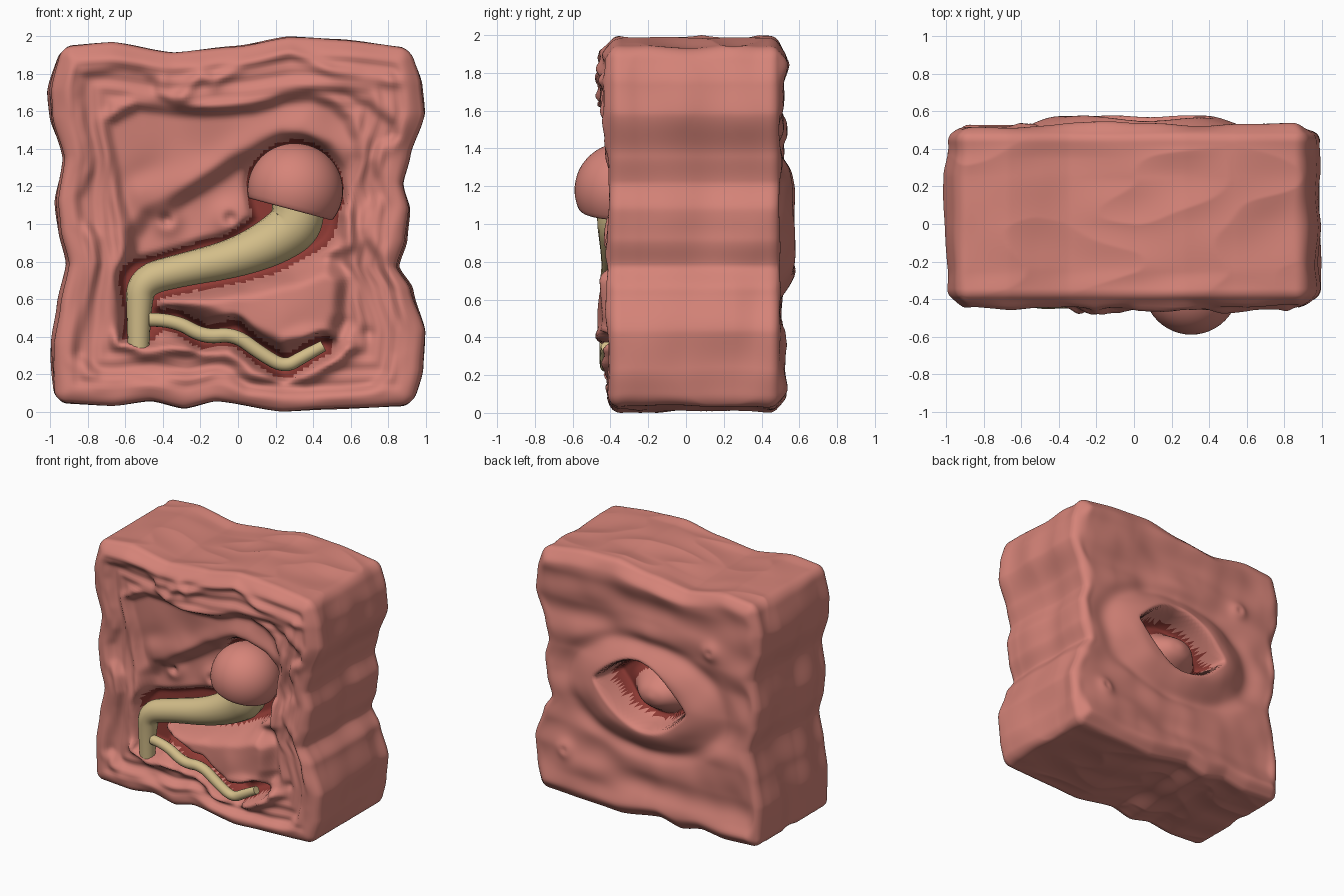
import bpy, bmesh, math
from mathutils import Vector, Matrix, noise

if "Cube" in bpy.data.objects:
    bpy.data.objects.remove(bpy.data.objects["Cube"])


def material(name, rgb):
    m = bpy.data.materials.new(name)
    m.use_nodes = True
    m.diffuse_color = (*rgb, 1)
    m.node_tree.nodes["Principled BSDF"].inputs["Base Color"].default_value = (*rgb, 1)
    return m


pink = material("flesh pink", (0.67, 0.23, 0.19))
red = material("dark red", (0.27, 0.042, 0.034))
tan = material("bone tan", (0.65, 0.51, 0.25))


def step(a, b, t):
    t = min(1, max(0, (t - a) / (b - a)))
    return t * t * (3 - 2 * t)


def gauss(d, width):
    return math.exp(-(d / width) ** 2)


def sample(knots, t):
    """Interpolation through (position, value) knots with soft creases."""
    for (a, va), (b, vb) in zip(knots, knots[1:]):
        if t <= b:
            return va + (vb - va) * (step(a, b, t) + (t - a) / (b - a)) / 2
    return knots[-1][1]


def path_distance(path, x, z):
    """Distance to a polyline and the position along it, in segments."""
    best, where = 9, 0
    for i, (a, b) in enumerate(zip(path, path[1:])):
        dx, dz = b[0] - a[0], b[1] - a[1]
        t = ((x - a[0]) * dx + (z - a[1]) * dz) / (dx * dx + dz * dz)
        t = min(1, max(0, t))
        d = math.hypot(x - a[0] - t * dx, z - a[1] - t * dz)
        if d < best:
            best, where = d, i + t
    return best, where


def rounded(loop):
    """Cut the corners of a closed outline and repeat its first point."""
    points = []
    for a, b in zip(loop, loop[1:] + loop[:1]):
        points += [tuple(p + (q - p) * s for p, q in zip(a, b)) for s in (.25, .75)]
    return points + points[:1]


def inside_distance(loop, x, z):
    """Distance to a closed outline, positive inside."""
    inside = False
    for a, b in zip(loop, loop[1:]):
        if (a[1] > z) != (b[1] > z):
            if x < a[0] + (z - a[1]) / (b[1] - a[1]) * (b[0] - a[0]):
                inside = not inside
    d = path_distance(loop, x, z)[0]
    return d if inside else -d


# Wavy edges of the block
LEFT = [(0, -.97), (.33, -.98), (.55, -.95), (.78, -.905), (.97, -.95), (1.13, -.965),
        (1.37, -.93), (1.6, -.99), (1.75, -.995), (2, -.94)]
RIGHT = [(0, .93), (.2, .975), (.42, .995), (.65, .92), (.78, .845), (.93, .89), (1.1, .91),
         (1.24, .875), (1.4, .91), (1.63, .99), (1.8, .975), (2, .92)]
TOP = [(-1, 1.95), (-.71, 1.97), (-.36, 1.915), (0, 1.95), (.3, 2), (.6, 1.985), (1, 1.94)]
BOTTOM = [(-1, .045), (-.68, .03), (-.47, .055), (-.28, .015), (-.1, .055), (.27, 0),
          (.5, .01), (1, .03)]

# Outlines of the stepped hollows in the front
BAND = rounded([(-.87, 1.78), (-.76, 1.83), (-.43, 1.83), (-.43, 1.65), (-.07, 1.61),
                (.33, 1.73), (.65, 1.7), (.89, 1.48), (.71, 1.4), (.77, 1.2), (.68, 1.08),
                (.66, .95), (.76, .8), (.86, .6), (.83, .22), (.68, .1), (.1, .09),
                (-.1, .23), (-.3, .18), (-.88, .19), (-.8, .6), (-.72, .86), (-.86, 1.08),
                (-.78, 1.34)])
PANEL = rounded([(-.71, 1.65), (-.02, 1.58), (.33, 1.7), (.57, 1.62), (.66, 1.4),
                 (.56, 1.15), (.58, .9), (.62, .35), (.33, .21), (.05, .23), (-.1, .36),
                 (-.65, .34), (-.63, .7), (-.57, .92), (-.66, 1.23)])
CAVITY = rounded([(-.62, .68), (-.56, 1.02), (-.3, 1.15), (.05, 1.38), (.3, 1.48),
                  (.54, 1.37), (.57, 1.05), (.5, .9), (.3, .75), (-.2, .62)])
FLAP = rounded([(-.44, .62), (.2, .72), (.58, .86), (.6, .4), (.3, .27), (0, .41),
                (-.3, .52)])

# Raised folds: path, height, width
FOLDS = [
    ([(-.65, .37), (-.5, .33), (-.3, .33), (-.1, .37), (.08, .22), (.35, .18), (.6, .33)],
     .06, .045),
    ([(.25, .36), (.38, .41), (.55, .41)], .03, .04),
    ([(.45, .86), (.6, .89), (.57, 1.05)], .05, .04),
    ([(-.3, 1.68), (-.2, 1.8), (-.12, 1.76), (.03, 1.85), (.28, 1.91), (.5, 1.82),
      (.68, 1.77), (.83, 1.76)], .035, .03),
    ([(-.5, 1.16), (-.25, 1.22), (.1, 1.44), (.35, 1.52), (.58, 1.4)], .03, .08),
]

# Tube centre lines: x, z, depth, radius
BONE = [(-.53, .34, -.37, .058), (-.53, .53, -.375, .064), (-.515, .7, -.37, .085),
        (-.3, .755, -.36, .088), (-.02, .815, -.345, .104), (.2, .91, -.33, .13),
        (.35, 1.03, -.33, .145), (.3, 1.2, -.33, .13)]
STRAND = [(-.47, .49, -.39, .037), (-.34, .49, -.41, .036), (-.18, .395, -.42, .04),
          (-.02, .415, -.42, .038), (.12, .31, -.42, .038), (.25, .235, -.42, .036),
          (.35, .295, -.42, .035), (.455, .35, -.42, .03)]


def front_height(x, z, edge):
    """Outward height of the front face and whether it is a red crevice."""
    # Slits that hold the tubes and the dome
    slit = -1
    for path, margin in ((BONE, .04), (STRAND, .035)):
        d, t = path_distance(path, x, z)
        i = min(int(t), len(path) - 2)
        radius = path[i][3] + (path[i + 1][3] - path[i][3]) * (t - i)
        slit = max(slit, min(radius + margin - d, z - .375 if x < -.4 else 1))
    slit = max(slit, .265 - math.hypot(x - .3, z - 1.19))
    slit += .025 * noise.noise(Vector((x * 5, 3, z * 5)))
    # Two pitted nubs and a pore
    h = -.03 * gauss(math.hypot(x - .69, z - .42), .025)
    for nx, nz, size in ((-.38, 1.02, .075), (-.04, 1.03, .085)):
        d = math.hypot(x - nx, z - nz)
        h += .06 * gauss(d, size) - .06 * gauss(d, size * .4)
    # Wobbling steps, ridges and folds
    x += .02 * noise.noise(Vector((x * 5, 1, z * 5)))
    z += .02 * noise.noise(Vector((x * 5, 7, z * 5)))
    band, panel = inside_distance(BAND, x, z), inside_distance(PANEL, x, z)
    h += .035 * step(1.2, 1.65, z)
    h += -.04 * step(-.015, .03, band) + .012 * gauss(band + .04, .03)
    h += -.045 * step(-.02, .04, panel) + .025 * gauss(panel + .03, .03)
    h += .008 * (math.cos(edge * 75) - 1) * step(.07, .12, edge) * step(.02, -.03, panel)
    h -= .09 * step(-.05, .07, inside_distance(CAVITY, x, z))
    h += .13 * step(-.02, .09, inside_distance(FLAP, x, z))
    for path, height, width in FOLDS:
        h += height * gauss(path_distance(path, x, z)[0], width)
    h += .025 * noise.noise(Vector((x * 4, 0, z * 3)))
    k = step(-.015, .035, slit)
    return h * (1 - k) - .22 * k, slit > .005


def back_height(x, z):
    """Outward height of the back face and whether it is a red crevice."""
    r = math.hypot(x * .62, z - .99)
    h = .075 * step(.42, .24, r) - .02 * gauss(r - .43, .05)
    h += .03 * (gauss(z - 1.86, .1) + gauss(z - .1, .1))
    h += .035 * noise.noise(Vector((x * 2, 5, z * 5))) * step(.3, .5, r)
    h += .01 * noise.noise(Vector((x * 5, 9, z * 5)))
    for bx, bz in ((-.57, 1.5), (.7, .4)):
        d = math.hypot(x - bx, z - bz)
        h += .035 * gauss(d, .06) - .03 * gauss(d, .025)
    # Almond opening with a lump inside
    u = (x - .01) / .38
    lens = .24 * (1 - u * u) - abs(z - 1.02 - .04 * u)
    k = step(-.02, .035, lens)
    lump = math.hypot((x + .04) / .27, (z - 1) / .19)
    floor = -.2 + .18 * step(1.15, .3, lump) + .03 * gauss(lump, .3)
    return h * (1 - k) + floor * k, lens > .015 and lump > .85


def finish(name, bm, mats):
    for f in bm.faces:
        f.smooth = True
    mesh = bpy.data.meshes.new(name)
    bm.to_mesh(mesh)
    bm.free()
    for m in mats:
        mesh.materials.append(m)
    bpy.context.collection.objects.link(bpy.data.objects.new(name, mesh))


# Flesh block: rounded box, wavy sides, sculpted front and back
bm = bmesh.new()
bmesh.ops.create_cube(bm, size=2)
bmesh.ops.subdivide_edges(bm, edges=bm.edges[:], cuts=120, use_grid_fill=True)
half, rounding, crevice, sculpted = Vector((1, .455, 1)), .065, set(), []
for v in bm.verts:
    side = 0 if abs(v.co.y) < .9999 else v.co.y
    p = Vector(a * b for a, b in zip(v.co, half))
    core = Vector(max(rounding - b, min(b - rounding, a)) for a, b in zip(p, half))
    rim = min(1 - abs(p.x), 1 - abs(p.z))
    p = core + (p - core).normalized() * rounding
    low, high = sample(BOTTOM, p.x), sample(TOP, p.x)
    west, east = sample(LEFT, p.z + 1), sample(RIGHT, p.z + 1)
    x = west + (east - west) * (p.x + 1) / 2
    z = low + (high - low) * (p.z + 1) / 2
    y = p.y + .045
    if side:
        sculpted.append(v)
        h, deep = front_height(x, z, rim) if side < 0 else back_height(x, z)
        y += side * h * step(.02, .1, rim)
        if deep:
            crevice.add(v)
    else:
        swell = .03 * noise.noise(Vector((x * 2, y * 4, z * 2))) * step(.46, .3, abs(p.y))
        x -= swell * p.x ** 3
        z -= abs(swell) * p.z ** 3
    v.co = x, y, z
for i in range(2):
    bmesh.ops.smooth_vert(bm, verts=sculpted, factor=.5, use_axis_x=True, use_axis_y=True,
                          use_axis_z=True)
for f in bm.faces:
    f.material_index = int(sum(v in crevice for v in f.verts) > 2)
finish("flesh_block", bm, [pink, red])

# Dome cap with a flat underside
bm = bmesh.new()
bmesh.ops.create_uvsphere(bm, u_segments=48, v_segments=40, radius=1)
for v in bm.verts:
    v.co.z = max(v.co.z, -.42)
bm.transform(Matrix.Translation((.305, -.335, 1.18)) @ Matrix.Rotation(.26, 4, 'Y')
             @ Matrix.Diagonal((.255, .255, .25, 1)))
finish("dome_cap", bm, [pink])


# Bone and thin strand
def tube(name, path):
    curve = bpy.data.curves.new(name, 'CURVE')
    curve.dimensions = '3D'
    curve.bevel_depth, curve.bevel_resolution, curve.use_fill_caps = 1, 6, True
    line = curve.splines.new('NURBS')
    line.points.add(len(path) - 1)
    for point, (x, z, y, radius) in zip(line.points, path):
        point.co, point.radius = (x, y, z, 1), radius
    line.order_u, line.use_endpoint_u, line.resolution_u = 3, True, 10
    ob = bpy.data.objects.new(name, curve)
    bpy.context.collection.objects.link(ob)
    curve.materials.append(tan)
    bpy.ops.object.select_all(action='DESELECT')
    ob.select_set(True)
    bpy.context.view_layer.objects.active = ob
    bpy.ops.object.convert(target='MESH')
    bpy.ops.object.shade_smooth_by_angle(angle=math.radians(50))


tube("bone", BONE)
tube("thin_strand", STRAND)
